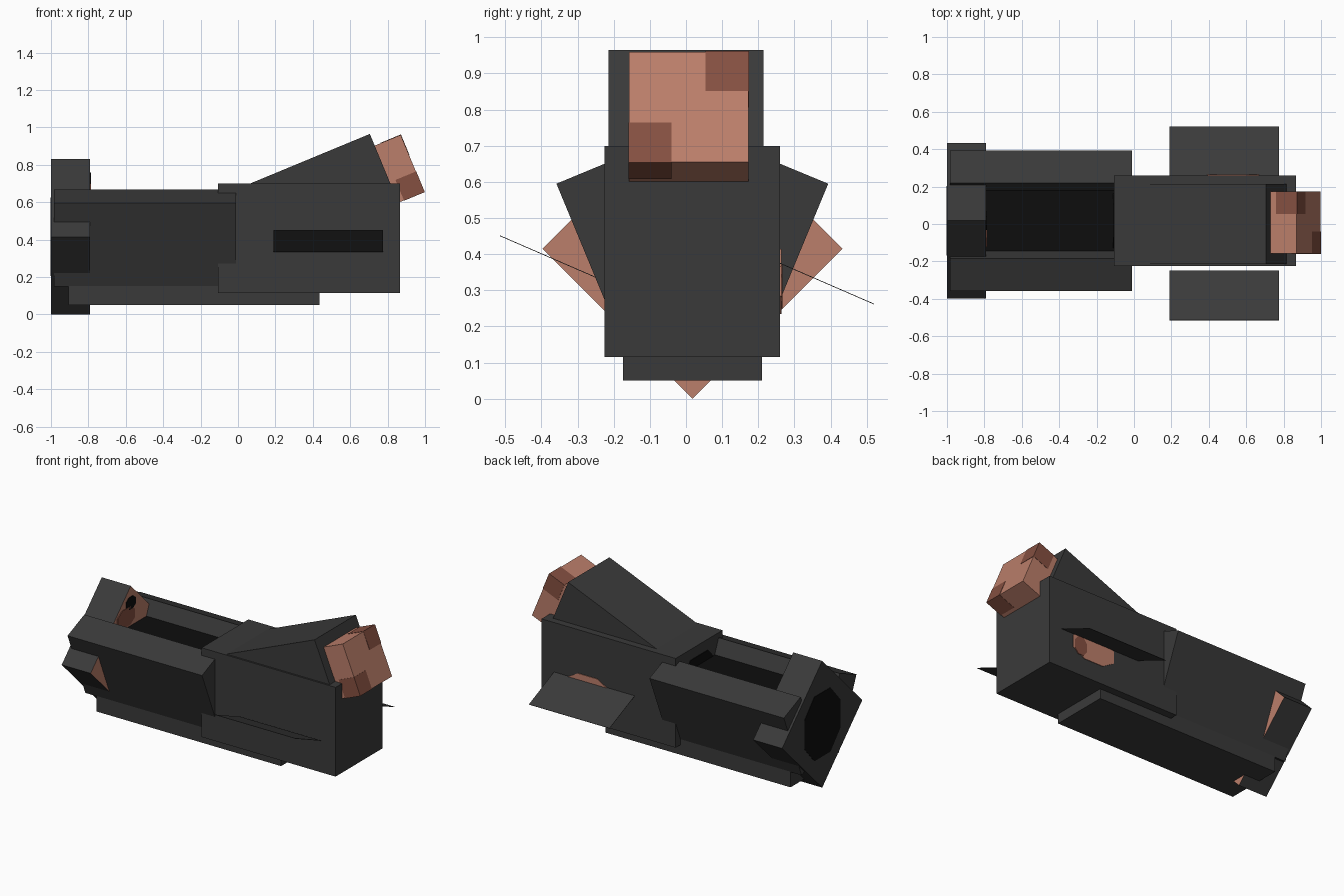
import bpy, bmesh, math
from mathutils import Matrix, Vector

if "Cube" in bpy.data.objects:
    bpy.data.objects.remove(bpy.data.objects["Cube"], do_unlink=True)

CY = 0.0175                     # y of the symmetry plane
TILT = math.radians(22.5)


def material(name, rgb):
    m = bpy.data.materials.new(name)
    m.use_nodes = True
    m.diffuse_color = (*rgb, 1)
    m.node_tree.nodes["Principled BSDF"].inputs["Base Color"].default_value = (*rgb, 1)
    return m


GREY = material("dark grey", (0.042, 0.042, 0.042))
BLACK = material("black", (0.004, 0.004, 0.004))
COPPER = material("copper", (0.50, 0.21, 0.145))
RUST = material("dark copper", (0.235, 0.08, 0.053))


def add_object(name, bm, mats, matrix=Matrix()):
    me = bpy.data.meshes.new(name)
    bmesh.ops.recalc_face_normals(bm, faces=bm.faces)
    bm.to_mesh(me)
    bm.free()
    for m in mats:
        me.materials.append(m)
    ob = bpy.data.objects.new(name, me)
    ob.matrix_world = matrix
    bpy.context.collection.objects.link(ob)
    return ob


def box(name, center, size, mat=GREY, axis="X", angle=0, accent=None, facing=None):
    """Box turned about one axis; faces pointing along 'facing' get the accent."""
    bm = bmesh.new()
    bmesh.ops.create_cube(bm, size=1, matrix=Matrix.Diagonal((*size, 1)))
    bm.normal_update()
    if accent:
        for f in bm.faces:
            f.material_index = int(f.normal.dot(Vector(facing)) > 0.9)
    mats = [mat, accent] if accent else [mat]
    return add_object(name, bm, mats,
                      Matrix.Translation(center) @ Matrix.Rotation(angle, 4, axis))


def span_box(name, lo, hi, **kw):
    lo, hi = Vector(lo), Vector(hi)
    return box(name, (lo + hi) / 2, hi - lo, **kw)


def plate(name, origin, x_axis, y_axis, pts, mat, thick=0.004):
    """Thin painted plate: outline in the x/y axes, raised along their normal."""
    x, y = Vector(x_axis).normalized(), Vector(y_axis).normalized()
    bm = bmesh.new()
    f = bm.faces.new([bm.verts.new((a, b, 0)) for a, b in pts])
    top = bmesh.ops.extrude_face_region(bm, geom=[f])["geom"]
    for v in top:
        if isinstance(v, bmesh.types.BMVert):
            v.co.z = thick
    m = Matrix((x, y, x.cross(y))).transposed().to_4x4()
    m.translation = Vector(origin)
    return add_object(name, bm, [mat], m)


def octagon(rx, ry, cut=0.45, cx=0, cy=0):
    ix, iy = rx * cut, ry * cut
    return [(cx + a, cy + b) for a, b in
            ((rx, -iy), (rx, iy), (ix, ry), (-ix, ry),
             (-rx, iy), (-rx, -iy), (-ix, -ry), (ix, -ry))]


# Main body and the long trough below it, whose top is the black channel floor
span_box("body", (-0.107, -0.225, 0.115), (0.865, 0.26, 0.70))
span_box("trough", (-0.905, -0.175, 0.05), (0.435, 0.21, 0.57),
         accent=BLACK, facing=(0, 0, 1))

# Side rails leaning outwards, and the slanted wings
for side, label in ((1, "left_end"), (-1, "right_end")):
    outer = Vector((0, CY + side * 0.376, 0.595))
    inward = Vector((0, -side * math.cos(TILT), math.sin(TILT)))
    down = Vector((0, -side * math.sin(TILT), -math.cos(TILT)))
    c = outer + inward * 0.094 + down * 0.241
    box("rail_" + label, (-0.4975, c.y, c.z), (0.975, 0.188, 0.482),
        axis="X", angle=-side * TILT)

for name, y0, z0, y1, z1 in (("wing_front", -0.515, 0.45, -0.25, 0.335),
                             ("wing_back", 0.255, 0.376, 0.52, 0.261)):
    w = math.hypot(y1 - y0, z1 - z0)
    plate(name, (0.19, y0, z0), (1, 0, 0), (0, y1 - y0, z1 - z0),
          [(0, 0), (0.585, 0), (0.585, w), (0, w)], GREY, 0.002)

# Diamond end block, copper on its inner side
box("end_block", (-0.895, CY, 0.415), (0.21, 0.587, 0.587), angle=math.pi / 4,
    accent=COPPER, facing=(1, 0, 0))
plate("end_opening", (-1, CY, 0.415), (0, -1, 0), (0, 0, 1), octagon(0.185, 0.21), BLACK, 0.002)
plate("inner_stain", (-0.79, CY, 0.64), (0, 1, 0), (0, 0, 1),
      octagon(0.09, 0.06, cx=-0.05), RUST)
plate("inner_spot", (-0.79, CY, 0.72), (0, 1, 0), (0, 0, 1), octagon(0.05, 0.04), BLACK)
plate("body_opening", (-0.107, CY, 0.415), (0, -1, 0), (0, 0, 1), octagon(0.2, 0.215), BLACK)

# Copper patch on the back of the body
patch = (0.53, 0.26, 0.325)
plate("back_patch", patch, (-1, 0, 0), (0, 0, 1), octagon(0.155, 0.09), COPPER)
plate("back_patch_stain", (0.63, 0.263, 0.31), (-1, 0, 0), (0, 0, 1),
      octagon(0.045, 0.06), RUST)

# Tilted hood rising out of the body
u = Vector((math.cos(TILT), 0, math.sin(TILT)))
w = Vector((-math.sin(TILT), 0, math.cos(TILT)))
c = Vector((0.705, 0, 0.965)) - u * 0.375 - w * 0.18
box("hood", (c.x, 0, c.z), (0.75, 0.428, 0.36), axis="Y", angle=-TILT)

# Copper cube at the end of the hood, with dark stains on two opposite corners
S = 0.33
c = Vector((0.87, 0.0075, 0.96)) - u * S / 2 - w * S / 2
box("copper_cube", c, (S, S, S), mat=COPPER, axis="Y", angle=-TILT)
for sgn, name in ((1, "upper_stain"), (-1, "lower_stain")):
    d = 0.12
    off = S / 2 - d / 2 + 0.002
    p = c + u * off + Vector((0, sgn * off, 0)) + w * sgn * off
    box(name, p, (d, d, d), mat=RUST, axis="Y", angle=-TILT)
